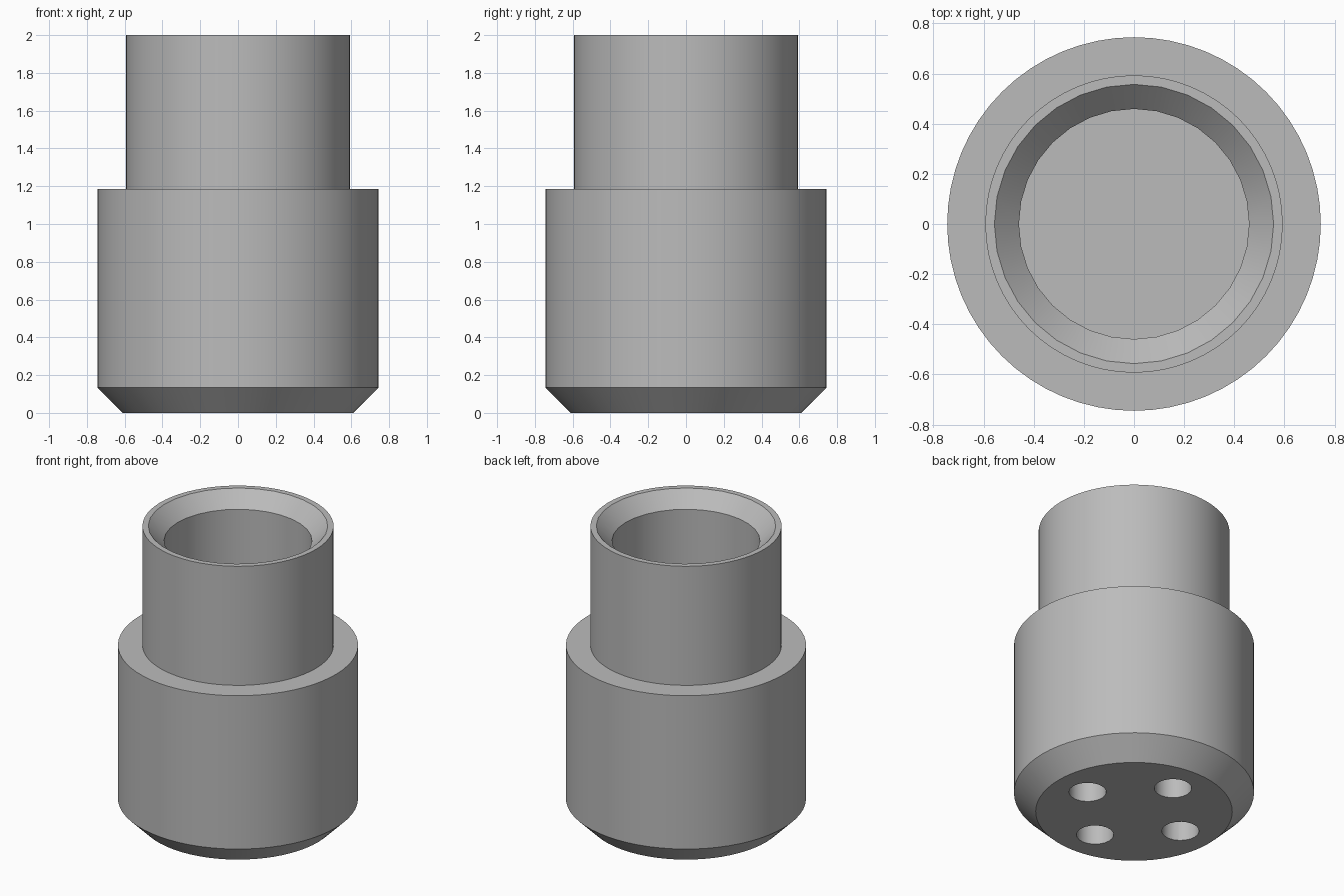
import bpy
import math
from mathutils import Matrix

cube = bpy.data.objects.get("Cube")
if cube:
    bpy.data.objects.remove(cube, do_unlink=True)

grey = bpy.data.materials.new("plain grey")
grey.use_nodes = True
colour = (0.5, 0.5, 0.5, 1)
grey.diffuse_color = colour
grey.node_tree.nodes["Principled BSDF"].inputs["Base Color"].default_value = colour


def lathe(name, profile, sides):
    """Closed solid turned around z from (radius, height) points, bottom to top."""
    verts = [(r * math.cos(math.tau * i / sides), r * math.sin(math.tau * i / sides), z)
             for r, z in profile for i in range(sides)]
    faces = [(k * sides + i, k * sides + (i + 1) % sides,
              (k + 1) * sides + (i + 1) % sides, (k + 1) * sides + i)
             for k in range(len(profile) - 1) for i in range(sides)]
    faces.append(tuple(reversed(range(sides))))
    faces.append(tuple(range(len(verts) - sides, len(verts))))
    mesh = bpy.data.meshes.new(name)
    mesh.from_pydata(verts, [], faces)
    mesh.materials.append(grey)
    obj = bpy.data.objects.new(name, mesh)
    bpy.context.collection.objects.link(obj)
    return obj


def cut(target, cutter):
    """Subtract the cutter for good and remove it."""
    mod = target.modifiers.new("cut", 'BOOLEAN')
    mod.operation = 'DIFFERENCE'
    mod.solver = 'EXACT'
    mod.object = cutter
    bpy.context.view_layer.objects.active = target
    bpy.ops.object.modifier_apply(modifier=mod.name)
    bpy.data.objects.remove(cutter, do_unlink=True)


# Stepped body: chamfered base, wide barrel, narrow neck
body = lathe("stepped_body", [(0.61, 0), (0.745, 0.135), (0.745, 1.185),
                              (0.593, 1.185), (0.593, 2)], 64)

# Blind bore with a flared mouth
cut(body, lathe("bore_cutter", [(0.459, 1.185), (0.459, 1.9), (0.557, 2), (0.557, 2.1)], 32))

# Four blind pin holes in the base
for i in range(4):
    hole = lathe("hole_cutter", [(0.116, -0.1), (0.116, 0.5)], 20)
    hole.data.transform(Matrix.Rotation(i * math.pi / 2, 4, 'Z') @ Matrix.Translation((0.376, 0, 0)))
    cut(body, hole)

# Smooth walls with crisp rims
bpy.ops.object.select_all(action='DESELECT')
body.select_set(True)
bpy.context.view_layer.objects.active = body
bpy.ops.object.shade_smooth_by_angle(angle=math.radians(30))
